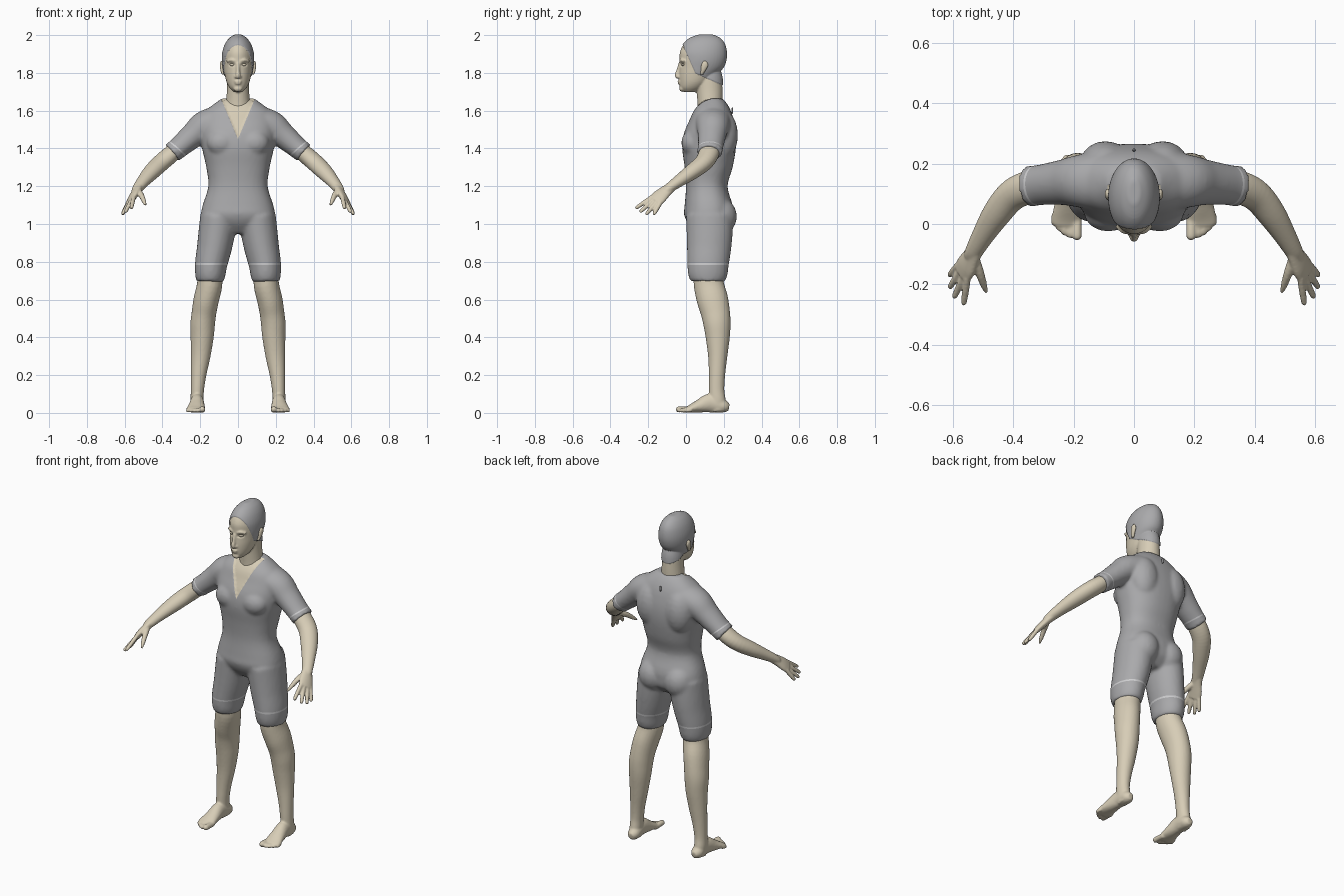
import bpy, bmesh, math
from mathutils import Vector, Matrix

cube = bpy.data.objects.get("Cube")
if cube:
    bpy.data.objects.remove(cube, do_unlink=True)

X, Y, Z = Vector((1, 0, 0)), Vector((0, 1, 0)), Vector((0, 0, 1))


def material(name, rgb):
    m = bpy.data.materials.new(name)
    m.use_nodes = True
    m.diffuse_color = (*rgb, 1)
    m.node_tree.nodes["Principled BSDF"].inputs["Base Color"].default_value = (*rgb, 1)
    return m


GREY = material("suit grey", (0.40, 0.40, 0.41))
SKIN = material("skin", (0.68, 0.61, 0.47))
LIGHT = material("light trim", (0.62, 0.62, 0.63))


def smooth_path(points, steps=4):
    """Catmull-Rom through (x, y, z, half width, half depth) stations."""
    pts = [Vector(p) for p in points]
    out = []
    for i in range(len(pts) - 1):
        p0, p1, p2, p3 = pts[max(i - 1, 0)], pts[i], pts[i + 1], pts[min(i + 2, len(pts) - 1)]
        for k in range(steps):
            t = k / steps
            out.append(0.5 * (2 * p1 + (p2 - p0) * t + (2 * p0 - 5 * p1 + 4 * p2 - p3) * t * t
                              + (3 * p1 - p0 - 3 * p2 + p3) * t ** 3))
    return out + [pts[-1]]


def tube(bm, points, ref=X, axis=None, power=2.0, mirror=True, sides=28):
    """Loft elliptical rings along a path; the half width follows ref."""
    path = smooth_path(points)
    for s in ((1, -1) if mirror else (1,)):
        rings = []
        for i, p in enumerate(path):
            t = axis or (path[min(i + 1, len(path) - 1)].xyz - path[max(i - 1, 0)].xyz).normalized()
            u = (ref - t * ref.dot(t)).normalized()
            v = t.cross(u)
            ring = []
            for k in range(sides):
                a = math.tau * k / sides
                c, d = math.cos(a), math.sin(a)
                c, d = (math.copysign(abs(q) ** (2 / power), q) for q in (c, d))
                co = p.xyz + u * (p[3] * c) + v * (p[4] * d)
                ring.append(bm.verts.new((co.x * s, co.y, co.z)))
            rings.append(ring)
        for r, q in zip(rings, rings[1:]):
            for k in range(sides):
                j = (k + 1) % sides
                bm.faces.new((r[k], r[j], q[j], q[k]))
        bm.faces.new(rings[0][::-1])
        bm.faces.new(rings[-1])


def blob(bm, centre, radii, mirror=True):
    for s in ((1, -1) if mirror else (1,)):
        c = Vector((centre[0] * s, *centre[1:]))
        bmesh.ops.create_uvsphere(bm, u_segments=20, v_segments=12, radius=1,
                                  matrix=Matrix.Translation(c) @ Matrix.Diagonal((*radii, 1)))


def finish(bm, name, mats, voxel=None, rounds=4):
    """Make an object; with a voxel size the parts are fused into one skin."""
    bmesh.ops.recalc_face_normals(bm, faces=bm.faces)
    mesh = bpy.data.meshes.new(name)
    bm.to_mesh(mesh)
    bm.free()
    obj = bpy.data.objects.new(name, mesh)
    bpy.context.collection.objects.link(obj)
    if voxel:
        rm = obj.modifiers.new("fuse", 'REMESH')
        rm.mode, rm.voxel_size = 'VOXEL', voxel
        sm = obj.modifiers.new("relax", 'SMOOTH')
        sm.factor, sm.iterations = 0.5, rounds
        bpy.context.view_layer.update()
        baked = bpy.data.meshes.new_from_object(obj.evaluated_get(bpy.context.evaluated_depsgraph_get()))
        obj.modifiers.clear()
        obj.data = baked
        baked.name = name
    obj.data.materials.clear()
    for m in mats:
        obj.data.materials.append(m)
    for p in obj.data.polygons:
        p.use_smooth = True
        p.material_index = 0
    return obj


def paint(obj, planes, rule, push):
    """Cut clean colour borders, colour by rule, and raise or sink colours."""
    bm = bmesh.new()
    bm.from_mesh(obj.data)
    for co, no in planes:
        bmesh.ops.bisect_plane(bm, geom=bm.verts[:] + bm.edges[:] + bm.faces[:],
                               plane_co=co, plane_no=no, dist=1e-5)
    bm.normal_update()
    for f in bm.faces:
        f.material_index = rule(f.calc_center_median())
    for v in bm.verts:
        kinds = {f.material_index for f in v.link_faces}
        if len(kinds) == 1:
            v.co += v.normal * push.get(kinds.pop(), 0)
    bm.to_mesh(obj.data)
    bm.free()


# Suit: torso, shoulder blades, chest, seat, shorts and sleeves
bm = bmesh.new()
tube(bm, [(0, .125, .95, .08, .07), (0, .127, 1.0, .17, .115), (0, .12, 1.05, .194, .13),
          (0, .12, 1.1, .187, .127), (0, .11, 1.2, .157, .11), (0, .12, 1.3, .168, .127),
          (0, .122, 1.4, .19, .142), (0, .127, 1.48, .2, .138), (0, .135, 1.55, .195, .118),
          (0, .137, 1.6, .17, .1), (0, .14, 1.64, .12, .075), (0, .142, 1.665, .085, .05)],
     axis=Z, power=2.3, mirror=False, sides=40)
blob(bm, (.095, .2, 1.47), (.085, .075, .13))
blob(bm, (.085, .035, 1.43), (.08, .06, .07))
blob(bm, (.085, .175, 1.04), (.09, .095, .1))
tube(bm, [(.1, .125, 1.04, .1, .125), (.113, .125, .95, .097, .122), (.126, .122, .87, .092, .117),
          (.142, .117, .79, .086, .11), (.147, .115, .73, .08, .104), (.149, .114, .695, .072, .09)])
tube(bm, [(.11, .142, 1.545, .08, .1), (.18, .142, 1.517, .08, .088), (.235, .138, 1.472, .068, .076),
          (.29, .132, 1.425, .06, .069), (.322, .128, 1.398, .056, .067), (.35, .124, 1.376, .056, .068)], ref=Z)
suit = finish(bm, "suit", [GREY, SKIN, LIGHT], .01, 5)

SLEEVE = Vector((.65, -.05, -.75)).normalized()
CUFF = Vector((.318, .128, 1.401))
SLOPE = .42


def suit_rule(c):
    if c.y < .13 and c.z > 1.45 and abs(c.x) < SLOPE * (c.z - 1.45):
        return 1
    along = (Vector((abs(c.x), c.y, c.z)) - CUFF).dot(SLEEVE)
    if .783 < c.z < .793 or (abs(c.x) > .24 and c.z > 1.2 and 0 < along < .008):
        return 2
    return 0


cuts = [((0, 0, .783), Z), ((0, 0, .793), Z), ((0, .13, 0), Y)]
for s in (1, -1):
    cuts.append(((0, 0, 1.45), (s, 0, -SLOPE)))
    for gap in (0, .008):
        p = CUFF + SLEEVE * gap
        cuts.append(((p.x * s, p.y, p.z), (SLEEVE.x * s, SLEEVE.y, SLEEVE.z)))
paint(suit, cuts, suit_rule, {1: -.006})

# Zip pull on the upper back
bm = bmesh.new()
blob(bm, (0, .245, 1.6), (.006, .005, .018), mirror=False)
finish(bm, "zip_pull", [GREY])

# Head with neck, nose, brows, eyes, lips and chin
bm = bmesh.new()
tube(bm, [(0, .02, 1.698, .022, .03), (0, .03, 1.72, .044, .06), (0, .045, 1.75, .06, .08),
          (0, .06, 1.79, .07, .097), (0, .08, 1.83, .077, .115), (0, .088, 1.87, .081, .122),
          (0, .09, 1.91, .078, .122), (0, .095, 1.95, .065, .108), (0, .1, 1.98, .044, .08),
          (0, .105, 1.998, .018, .038)], axis=Z, mirror=False, sides=40)
tube(bm, [(0, .13, 1.57, .08, .07), (0, .127, 1.63, .066, .066), (0, .125, 1.7, .059, .068),
          (0, .122, 1.77, .056, .068), (0, .12, 1.81, .05, .06)], axis=Z, mirror=False)
tube(bm, [(0, -.03, 1.85, .009, .01), (0, -.04, 1.81, .01, .012), (0, -.047, 1.787, .013, .013),
          (0, -.04, 1.774, .015, .01)], mirror=False)
blob(bm, (.012, -.036, 1.779), (.008, .01, .008))
blob(bm, (0, -.034, 1.755), (.021, .011, .006), mirror=False)
blob(bm, (0, -.033, 1.744), (.018, .011, .006), mirror=False)
blob(bm, (0, -.02, 1.716), (.024, .016, .016), mirror=False)
tube(bm, [(.012, -.028, 1.861, .007, .008), (.035, -.024, 1.868, .007, .008),
          (.058, -.006, 1.86, .006, .007)], ref=Z)
head = finish(bm, "head", [SKIN, GREY], .005, 3)
for v in head.data.vertices:
    dent = math.hypot((abs(v.co.x) - .031) / .02, (v.co.z - 1.843) / .012)
    if v.co.y < .02 and dent < 1:
        v.co.y += .009 * (1 - dent * dent)

HAIRLINE = ((0, -.012, 1.94), Vector((0, 1, .43)))
NAPE = ((0, .045, 1.80), Vector((0, .45, 1)))


def hair_rule(c):
    return int(all((c - Vector(co)).dot(no) > 0 for co, no in (HAIRLINE, NAPE)))


paint(head, [HAIRLINE, NAPE], hair_rule, {1: .005})

# Eyes and ears
bm = bmesh.new()
blob(bm, (.031, -.014, 1.843), (.013, .012, .007))
finish(bm, "eyes", [SKIN])
bm = bmesh.new()
tube(bm, [(.078, .083, 1.792, .007, .008), (.083, .09, 1.81, .009, .012),
          (.086, .098, 1.835, .01, .018), (.087, .1, 1.853, .008, .014),
          (.085, .1, 1.862, .004, .006)], axis=Z)
finish(bm, "ears", [SKIN])

# Arms and hands
bm = bmesh.new()
tube(bm, [(.30, .13, 1.415, .042, .053), (.36, .118, 1.365, .046, .055), (.41, .09, 1.322, .045, .052),
          (.458, .03, 1.275, .041, .047), (.5, -.037, 1.228, .032, .037), (.53, -.09, 1.19, .025, .03),
          (.54, -.11, 1.172, .02, .026)], ref=Z)
ACROSS = Vector((-.48, -.75, .46))
KNUCKLE = Vector((.57, -.165, 1.12))
tube(bm, [(.523, -.078, 1.197, .028, .023), (.538, -.108, 1.173, .035, .021),
          (.556, -.14, 1.145, .043, .019), (*KNUCKLE, .043, .015)], ref=ACROSS)
for shift, tip in ((.034, (.565, -.268, 1.082)), (.012, (.597, -.245, 1.062)),
                   (-.012, (.612, -.212, 1.05)), (-.033, (.613, -.172, 1.048))):
    base, tip = KNUCKLE + ACROSS * shift, Vector(tip)
    back = (base - tip).normalized()
    tube(bm, [(*(base + back * .015), .012, .012), (*base.lerp(tip, .5), .0115, .0115),
              (*(tip + back * .008), .0095, .0095), (*tip, .004, .004)], ref=Z, sides=14)
tube(bm, [(.53, -.11, 1.178, .017, .017), (.512, -.16, 1.152, .015, .015),
          (.497, -.205, 1.118, .011, .011), (.489, -.228, 1.1, .005, .005)], ref=Z, sides=14)
finish(bm, "arms", [SKIN], .005, 3)

# Legs, feet and toes
bm = bmesh.new()
tube(bm, [(.148, .118, .76, .064, .078), (.15, .121, .68, .067, .08), (.168, .14, .6, .067, .083),
          (.18, .156, .53, .065, .077), (.187, .164, .47, .065, .072), (.19, .168, .4, .061, .064),
          (.198, .168, .3, .052, .051), (.209, .164, .2, .041, .043), (.215, .162, .12, .035, .041),
          (.217, .167, .06, .034, .044), (.216, .172, .008, .028, .04)])
tube(bm, [(.212, .228, .03, .016, .018), (.213, .2, .035, .034, .034), (.216, .13, .052, .036, .05),
          (.219, .07, .036, .043, .035), (.223, .02, .021, .05, .02), (.224, -.004, .015, .048, .014)])
for x, end, r in ((.189, -.052, .016), (.213, -.047, .011), (.231, -.037, .011),
                  (.249, -.023, .0105), (.265, -.006, .0105)):
    tube(bm, [(x, .03, .016, r, r), (x, end + .02, r + .003, r, r), (x, end + .008, r, r, r * .9),
              (x, end, r * .8, r * .5, r * .5)], sides=14)
finish(bm, "legs", [SKIN], .006, 3)
